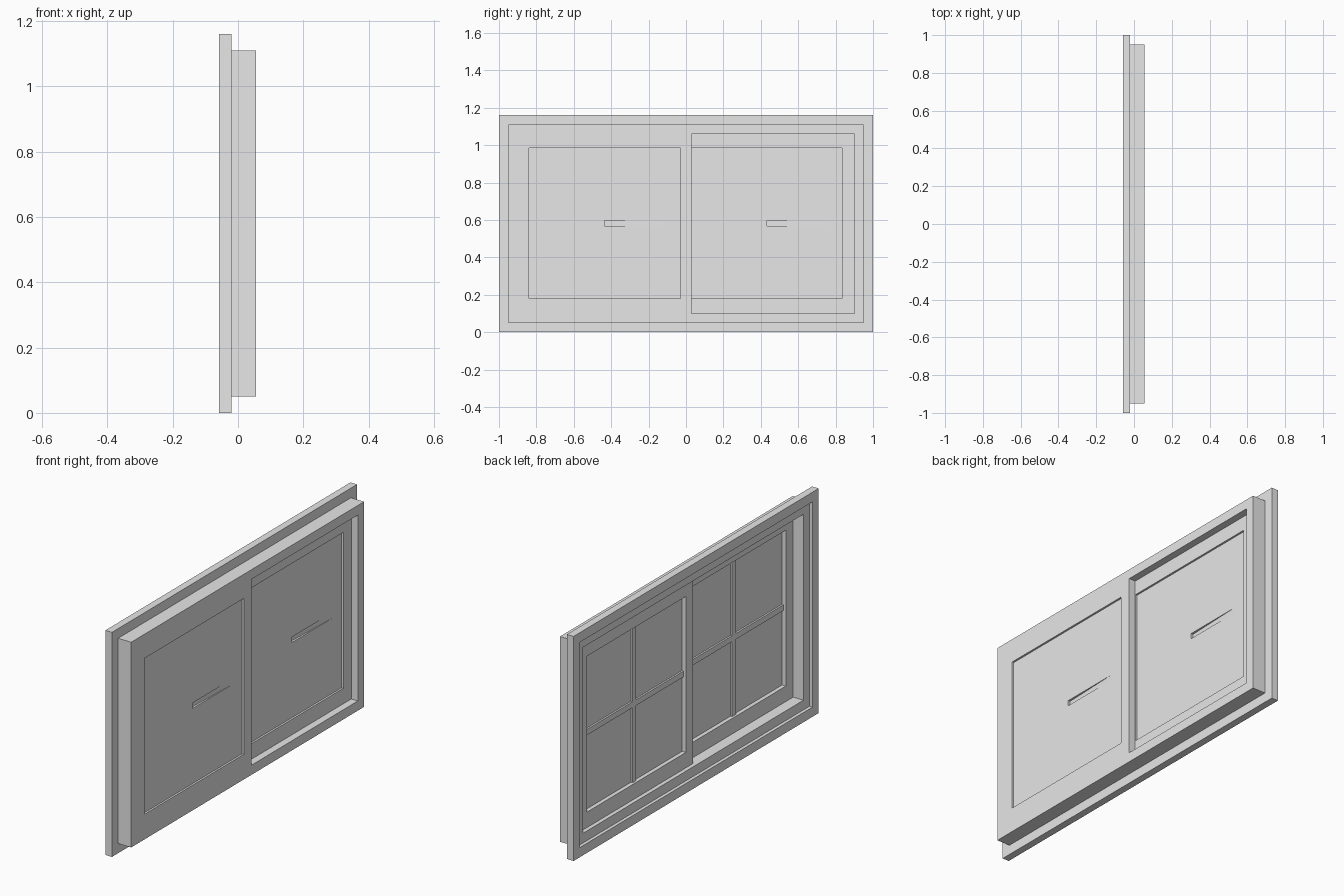
import bpy, bmesh

cube = bpy.data.objects.get("Cube")
if cube:
    bpy.data.objects.remove(cube, do_unlink=True)

grey = bpy.data.materials.new("window_grey")
grey.use_nodes = True
grey.diffuse_color = (0.8, 0.8, 0.8, 1)
grey.node_tree.nodes["Principled BSDF"].inputs["Base Color"].default_value = (0.8, 0.8, 0.8, 1)


def finish(name, bm):
    bmesh.ops.recalc_face_normals(bm, faces=bm.faces)
    mesh = bpy.data.meshes.new(name)
    bm.to_mesh(mesh)
    bm.free()
    mesh.materials.append(grey)
    obj = bpy.data.objects.new(name, mesh)
    bpy.context.collection.objects.link(obj)
    return obj


def loop(bm, x, rect):
    y0, y1, z0, z1 = rect
    return [bm.verts.new((x, y, z)) for y, z in ((y0, z0), (y1, z0), (y1, z1), (y0, z1))]


def ring(name, section):
    """Sweep a closed section of (x, rectangle) corners around a rectangular frame."""
    bm = bmesh.new()
    loops = [loop(bm, x, rect) for x, rect in section]
    for a, b in zip(loops, loops[1:] + loops[:1]):
        for i in range(4):
            j = (i + 1) % 4
            bm.faces.new((a[i], a[j], b[j], b[i]))
    return finish(name, bm)


def box(name, x0, x1, rect):
    bm = bmesh.new()
    a, b = loop(bm, x0, rect), loop(bm, x1, rect)
    bm.faces.new(a)
    bm.faces.new(b)
    for i in range(4):
        j = (i + 1) % 4
        bm.faces.new((a[i], a[j], b[j], b[i]))
    return finish(name, bm)


def inset(d):
    return (-1 + d, 1 - d, d, 1.16 - d)


BACK, STEP, MID, FRONT = -0.058, -0.041, -0.02, 0.055
SASH = 0.037

# Outer frame: wide flange at the back, rebated opening, narrower body
ring("outer_frame", [(BACK, inset(0)), (MID, inset(0)), (MID, inset(0.05)),
                     (FRONT, inset(0.05)), (FRONT, inset(0.1)), (STEP, inset(0.1)),
                     (STEP, inset(0.05)), (BACK, inset(0.05))])


def sash(side, x0, outer, pane):
    x1 = x0 + SASH
    y0, y1, z0, z1 = pane
    ring(side + "_sash", [(x0, outer), (x1, outer), (x1, pane), (x0, pane)])
    # Glass set just behind the sash face
    glass = box(side + "_glass", x1 - 0.016, x1 - 0.01, pane)
    # Glazing bars on the back of the glass
    yc, zc, h = (y0 + y1) / 2, (z0 + z1) / 2, 0.015
    bar0, bar1 = x1 - 0.025, x1 - 0.015
    bars = [box(side + "_upright_bar", bar0, bar1, (yc - h, yc + h, z0, z1)),
            box(side + "_cross_bar", bar0, bar1, (y0, y1, zc - h, zc + h))]
    # Tapered finger slot along one half of the cross bar
    bm = bmesh.new()
    tri = [[bm.verts.new((x, y, z)) for x, y in
            ((x1, yc), (x1 - 0.022, yc), (x1 - 0.01, y1 - 0.08), (x1, y1 - 0.08))]
           for z in (zc - h + 0.001, zc + h - 0.001)]
    for t in tri:
        bm.faces.new(t)
    for i in range(4):
        j = (i + 1) % 4
        bm.faces.new((tri[0][i], tri[0][j], tri[1][j], tri[1][i]))
    cutter = finish(side + "_slot_cutter", bm)
    cutter.hide_render = True
    cutter.hide_viewport = True
    for part in [glass] + bars:
        cut = part.modifiers.new("slot", "BOOLEAN")
        cut.operation = "DIFFERENCE"
        cut.object = cutter
        cut.solver = "EXACT"


# Two sliding sashes on parallel tracks, overlapping at the meeting stile
sash("fixed", MID + SASH + 0.001, (-0.9, 0.03, 0.1, 1.06), (-0.84, -0.03, 0.18, 0.985))
sash("sliding", MID, (-0.03, 0.9, 0.1, 1.06), (0.03, 0.835, 0.18, 0.985))
